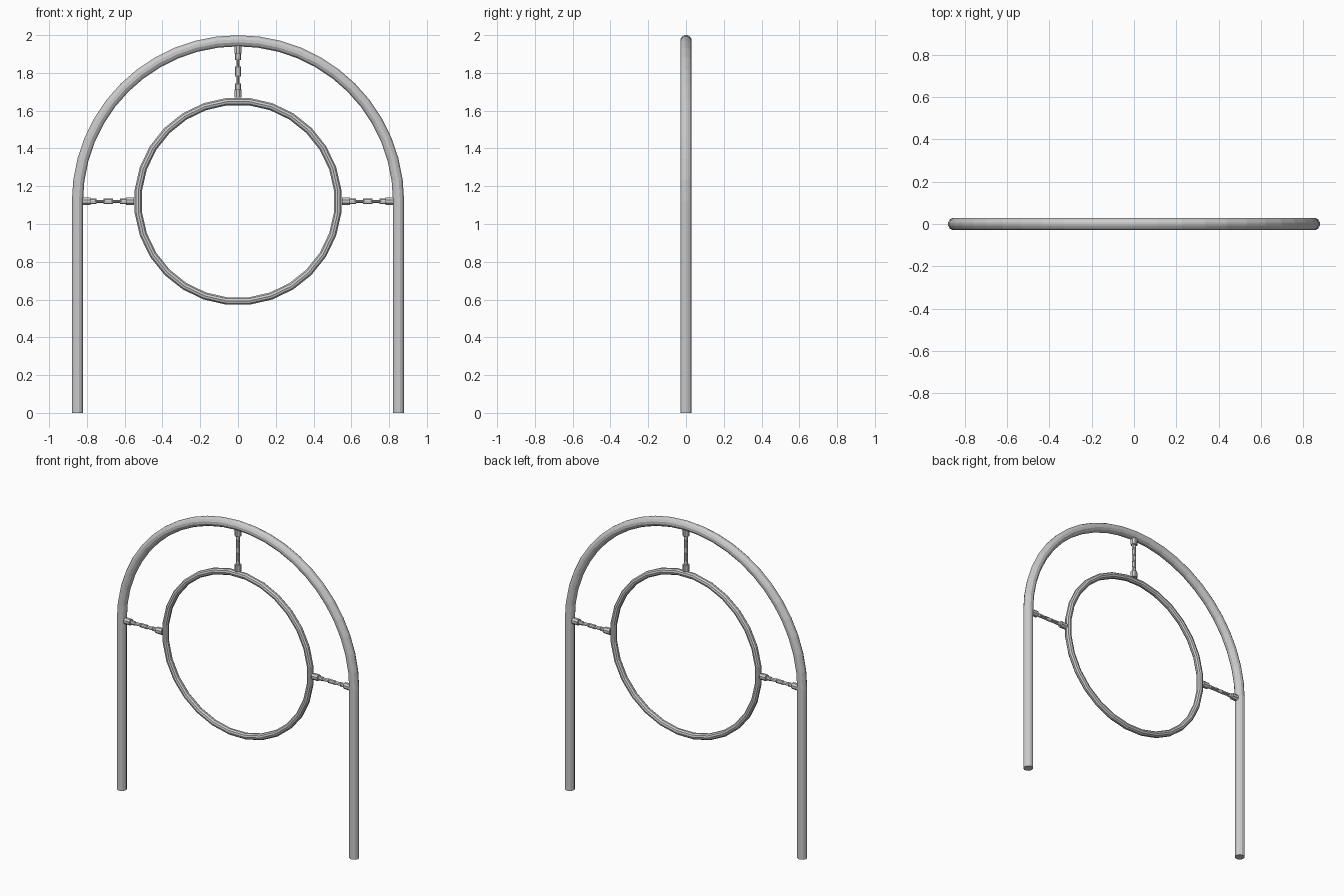
import bpy, bmesh, math
from mathutils import Matrix, Vector

if "Cube" in bpy.data.objects:
    bpy.data.objects.remove(bpy.data.objects["Cube"])

ZC = 1.12  # centre height of arch and ring


def sweep(name, path, radius, sides, closed=False):
    """Round tube along a path lying in the XZ plane."""
    bm = bmesh.new()
    n = len(path)
    rings = []
    for i, p in enumerate(path):
        a = path[i - 1] if (closed or i > 0) else p
        b = path[(i + 1) % n] if (closed or i < n - 1) else p
        t = (b - a).normalized()
        normal = Vector((t.z, 0, -t.x))
        ring = []
        for k in range(sides):
            ang = 2 * math.pi * (k + 0.5) / sides
            ring.append(bm.verts.new(p + radius * (normal * math.cos(ang) + Vector((0, math.sin(ang), 0)))))
        rings.append(ring)
    for i in range(n if closed else n - 1):
        r, s = rings[i], rings[(i + 1) % n]
        for k in range(sides):
            j = (k + 1) % sides
            bm.faces.new((r[k], r[j], s[j], s[k]))
    if not closed:
        bm.faces.new(rings[0])
        bm.faces.new(rings[-1])
    finish(name, bm)


def finish(name, bm):
    bmesh.ops.recalc_face_normals(bm, faces=bm.faces)
    me = bpy.data.meshes.new(name)
    bm.to_mesh(me)
    bm.free()
    ob = bpy.data.objects.new(name, me)
    bpy.context.collection.objects.link(ob)
    return ob


def polar(r, ang):
    return Vector((r * math.cos(ang), 0, ZC + r * math.sin(ang)))


# Arched frame with two straight legs
path = [Vector((0.85, 0, 0))]
path += [polar(0.85, math.pi * i / 24) for i in range(25)]
path += [Vector((-0.85, 0, 0))]
sweep("arch_frame", path, 0.0305, 12)

# Hanging ring, with flat segments at its sides
sweep("ring", [polar(0.531, 2 * math.pi * (i + 0.5) / 28) for i in range(28)], 0.0205, 10, True)


def connector(name, angle):
    """Collars at both ends joined by links turned a quarter each time."""
    bm = bmesh.new()
    turn = Matrix.Translation((0, 0, ZC)) @ Matrix.Rotation(-angle, 4, 'Y')
    along = Matrix.Rotation(math.pi / 2, 4, 'Y')
    for x in (0.571, 0.803):
        bmesh.ops.create_cone(bm, cap_ends=True, segments=8, radius1=0.021, radius2=0.021, depth=0.042,
                              matrix=turn @ Matrix.Translation((x, 0, 0)) @ along @ Matrix.Rotation(math.pi / 8, 4, 'Z'))
    for i in range(5):
        x = 0.687 + (i - 2) * 0.044
        size = (0.052, 0.030, 0.016) if i % 2 else (0.052, 0.016, 0.030)
        m = turn @ Matrix.Translation((x, 0, 0)) @ Matrix.Diagonal((*size, 1)) @ along
        bmesh.ops.create_cone(bm, cap_ends=True, segments=8, radius1=0.5, radius2=0.5, depth=1, matrix=m)
    finish(name, bm)


for name, angle in (("right_chain", 0), ("top_chain", math.pi / 2), ("left_chain", math.pi)):
    connector(name, angle)
